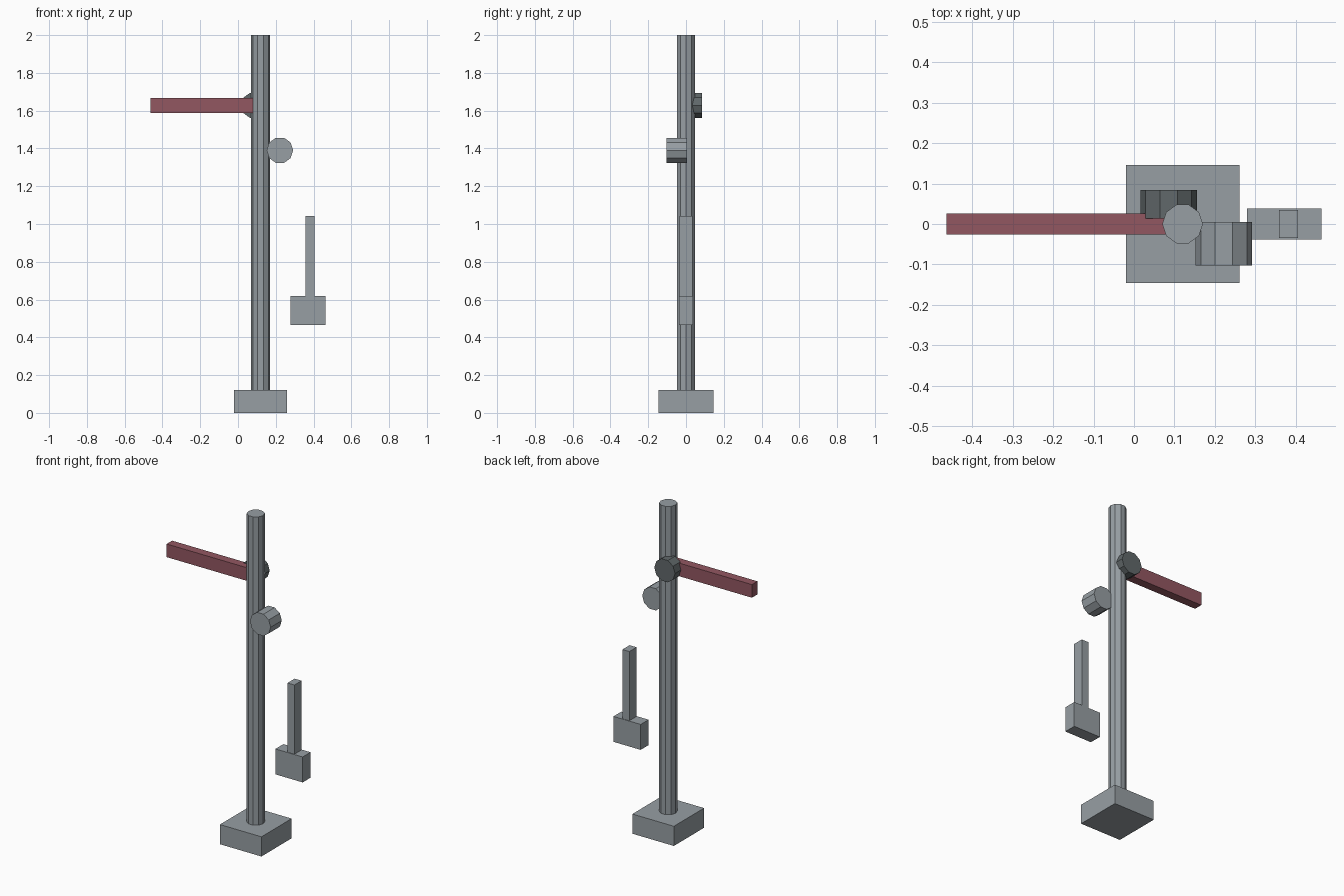
import bpy, math

if "Cube" in bpy.data.objects:
    bpy.data.objects.remove(bpy.data.objects["Cube"])


def material(name, rgb):
    m = bpy.data.materials.new(name)
    m.diffuse_color = (*rgb, 1)
    m.use_nodes = True
    m.node_tree.nodes["Principled BSDF"].inputs["Base Color"].default_value = m.diffuse_color
    return m


GREY = material("steel grey", (0.31, 0.345, 0.37))
DARK = material("dark grey", (0.12, 0.14, 0.145))
RED = material("dull red", (0.29, 0.095, 0.12))


def finish(name, mat):
    ob = bpy.context.object
    ob.name = name
    ob.data.materials.append(mat)
    bpy.ops.object.transform_apply(location=False, rotation=True, scale=True)


def box(name, mat, lo, hi):
    bpy.ops.mesh.primitive_cube_add(size=1, location=[(a + b) / 2 for a, b in zip(lo, hi)])
    bpy.context.object.scale = [b - a for a, b in zip(lo, hi)]
    finish(name, mat)


def drum(name, mat, radius, depth, centre, tilt=0.0):
    # ten-sided cylinder with corners on the x axis
    bpy.ops.mesh.primitive_cylinder_add(vertices=10, radius=radius, depth=depth)
    ob = bpy.context.object
    ob.rotation_euler.z = math.pi / 2
    bpy.ops.object.transform_apply(location=False, rotation=True, scale=False)
    ob.rotation_euler.x = tilt
    ob.location = centre
    finish(name, mat)


# Footing and mast
box("footing", GREY, (-0.02, -0.1455, 0), (0.26, 0.1455, 0.12))
drum("mast", GREY, 0.05, 1.88, (0.12, 0, 1.06))

# Signal arm with its pivot disc behind the mast
box("signal_arm", RED, (-0.463, -0.0265, 1.587), (0.12, 0.0265, 1.667))
drum("arm_pivot", DARK, 0.07, 0.07, (0.0855, 0.0485, 1.628), math.pi / 2)

# Lamp in front of the mast
drum("lamp", GREY, 0.07, 0.107, (0.222, -0.0485, 1.39), math.pi / 2)

# Hanging counterweight and its rod
box("counterweight", GREY, (0.279, -0.038, 0.465), (0.463, 0.038, 0.62))
box("counterweight_rod", GREY, (0.358, -0.0345, 0.62), (0.405, 0.0345, 1.042))
